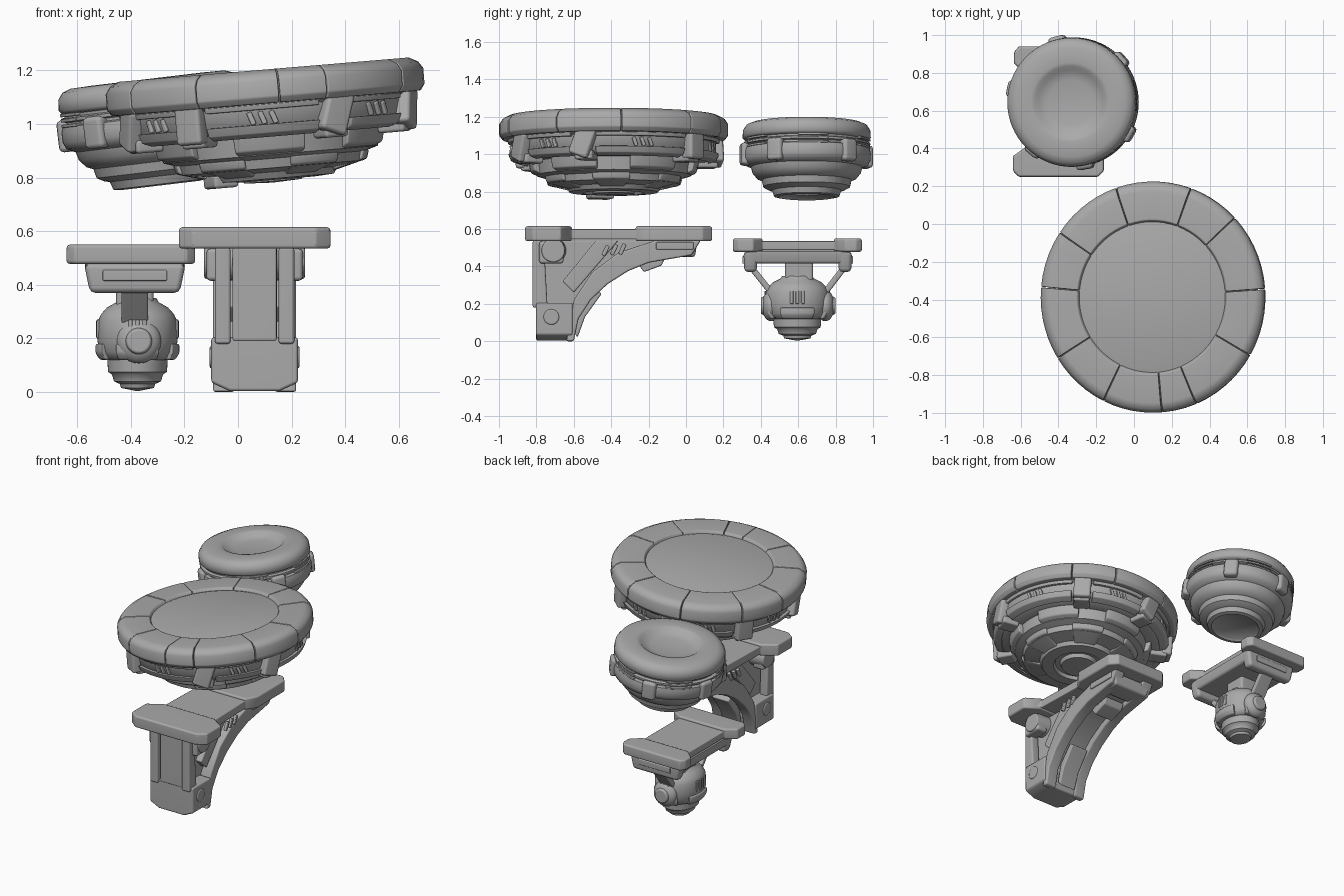
import bpy, bmesh, math
from math import radians, cos, sin, pi
from mathutils import Matrix, Vector

if "Cube" in bpy.data.objects:
    bpy.data.objects.remove(bpy.data.objects["Cube"], do_unlink=True)

grey = bpy.data.materials.new("stone grey")
grey.use_nodes = True
grey.diffuse_color = (0.4, 0.4, 0.4, 1)
grey.node_tree.nodes["Principled BSDF"].inputs["Base Color"].default_value = (0.4, 0.4, 0.4, 1)


def finish(bm, name, bevel=0.0, M=Matrix()):
    """Round the hard edges, place the mesh and shade it."""
    bmesh.ops.recalc_face_normals(bm, faces=bm.faces)
    if bevel:
        hard = [e for e in bm.edges if e.is_manifold and e.calc_face_angle(0) > 0.6]
        bmesh.ops.bevel(bm, geom=hard, offset=bevel, segments=2, profile=0.5,
                        affect='EDGES', clamp_overlap=True)
    bm.transform(M)
    me = bpy.data.meshes.new(name)
    bm.to_mesh(me)
    bm.free()
    me.materials.append(grey)
    me.shade_smooth()
    me.set_sharp_from_angle(angle=radians(48))
    ob = bpy.data.objects.new(name, me)
    bpy.context.collection.objects.link(ob)
    if bevel:
        ob.modifiers.new("flat faces", 'WEIGHTED_NORMAL').keep_sharp = True


def box(name, centre, size, bevel=0.01, M=Matrix(), taper=1.0):
    bm = bmesh.new()
    bmesh.ops.create_cube(bm, size=1)
    for v in bm.verts:
        k = taper if v.co.z < 0 else 1
        v.co = Vector((v.co.x * size[0] * k, v.co.y * size[1] * k, v.co.z * size[2]))
    finish(bm, name, bevel, M @ Matrix.Translation(centre))


def prism(name, pts, axis, lo, hi, bevel=0.01):
    """Outline in (y, z) along x, (x, z) along y, or (x, y) along z."""
    bm = bmesh.new()
    place = {'x': lambda a, b, t: (t, a, b), 'y': lambda a, b, t: (a, t, b),
             'z': lambda a, b, t: (a, b, t)}[axis]
    low = [bm.verts.new(place(a, b, lo)) for a, b in pts]
    high = [bm.verts.new(place(a, b, hi)) for a, b in pts]
    bm.faces.new(low)
    bm.faces.new(high)
    for i in range(len(pts)):
        j = (i + 1) % len(pts)
        bm.faces.new((low[i], low[j], high[j], high[i]))
    finish(bm, name, bevel)


def lathe(name, profile, M=Matrix(), steps=64):
    """Full turn of an (r, z) profile that starts and ends on the axis."""
    bm = bmesh.new()
    verts = [bm.verts.new((r, 0, z)) for r, z in profile]
    edges = [bm.edges.new(p) for p in zip(verts, verts[1:])]
    bmesh.ops.spin(bm, geom=verts + edges, cent=(0, 0, 0), axis=(0, 0, 1),
                   angle=2 * pi, steps=steps, use_duplicate=False)
    bmesh.ops.remove_doubles(bm, verts=bm.verts, dist=1e-5)
    finish(bm, name, 0, M)


def sector(name, profile, a0, a1, M, bevel=0.008):
    """Solid arc segment of a closed (r, z) outline between two angles."""
    bm = bmesh.new()
    n = max(2, int((a1 - a0) / 5))
    rings = []
    for i in range(n + 1):
        a = radians(a0 + (a1 - a0) * i / n)
        rings.append([bm.verts.new((r * cos(a), r * sin(a), z)) for r, z in profile])
    for p, q in zip(rings, rings[1:]):
        for i in range(len(profile)):
            j = (i + 1) % len(profile)
            bm.faces.new((p[i], p[j], q[j], q[i]))
    bm.faces.new(rings[0])
    bm.faces.new(rings[-1])
    finish(bm, name, bevel, M)


def around(M, deg, r, z, lean=0):
    """Frame on a disc's side, local x pointing outward."""
    return (M @ Matrix.Rotation(radians(deg), 4, 'Z') @ Matrix.Translation((r, 0, z))
            @ Matrix.Rotation(radians(lean), 4, 'X'))


def ball(name, centre, scale):
    bm = bmesh.new()
    bmesh.ops.create_uvsphere(bm, u_segments=24, v_segments=14, radius=1)
    finish(bm, name, 0, Matrix.Translation(centre) @ Matrix.Diagonal((*scale, 1)))


def rod(name, p, q, r, r2, bevel=0.008):
    p, q = Vector(p), Vector(q)
    bm = bmesh.new()
    bmesh.ops.create_cone(bm, cap_ends=True, segments=24, radius1=r, radius2=r2,
                          depth=(q - p).length)
    M = Matrix.Translation((p + q) / 2) @ (q - p).to_track_quat('Z', 'Y').to_matrix().to_4x4()
    finish(bm, name, bevel, M)


# Large tilted platform: stepped underside
big = (Matrix.Translation((0.095, -0.387, 1.205)) @ Matrix.Rotation(radians(-4.8), 4, 'Y')
       @ Matrix.Diagonal((.98, 1.008, 1, 1)))
lathe("large_platform_body", [
    (0, -.012), (.37, -.012), (.41, -.025), (.56, -.04), (.56, -.13), (.545, -.14), (.535, -.22),
    (.5, -.245), (.42, -.25), (.41, -.32), (.36, -.335), (.35, -.37), (.25, -.385),
    (.235, -.41), (.16, -.415), (.15, -.395), (.12, -.395), (.11, -.42), (0, -.425)], big)

# Segmented rim
seams = [-148, -116, -85, -67, -30, 4, 43, 70, 109, 146, 175, 212]
rim = [(.39, -.03), (.405, -.004), (.555, -.002), (.59, -.02), (.607, -.045), (.607, -.105),
       (.59, -.128), (.5, -.13)]
for a, b in zip(seams, seams[1:]):
    sector("large_rim_segment", rim, a + .2, b - .2, big, .005)

# Lugs, vents and side panels below the rim
lugs = [-17, 50, 100, 150, 200, 238, 298]
for i, a in enumerate(lugs):
    box("large_lug", (0, 0, 0), (.07, .11, .16), .015, around(big, a, .55, -.18, -20 if i % 2 == 0 else 0))
    box("large_lug_foot", (0, 0, 0), (.11, .10, .05), .012, around(big, a, .5, -.25))
    nxt = lugs[(i + 1) % len(lugs)] + (360 if i == len(lugs) - 1 else 0)
    sector("large_side_panel", [(.5, -.13), (.565, -.13), (.56, -.15), (.5, -.15)],
           a + 7, nxt - 7, big, .004)
    sector("large_lower_band", [(.5, -.21), (.56, -.205), (.545, -.24), (.5, -.255)],
           a + 7, nxt - 7, big, .005)
    mid = (a + nxt) / 2
    for k in (-1, 0, 1):
        box("large_vent", (0, 0, 0), (.016, .02, .05), .004, around(big, mid + 4.5 * k, .543, -.18, 20))

# Stepped armour plates on the underside tiers
for i in range(6):
    a = 60 * i + 12
    sector("under_plate_outer", [(.39, -.24), (.455, -.24), (.44, -.305), (.39, -.325)], a, a + 36, big)
    sector("under_plate_inner", [(.23, -.33), (.375, -.33), (.365, -.365), (.23, -.40)],
           a + 30, a + 62, big)
box("under_block", (0, 0, 0), (.1, .13, .05), .012, around(big, 200, .21, -.405))

# Small tilted platform: dished cushion over stacked rings
small = Matrix.Translation((-.338, .645, 1.168)) @ Matrix.Rotation(radians(-6.8), 4, 'Y')
lathe("small_platform", [
    (0, -.04), (.12, -.036), (.17, -.024), (.19, -.004), (.21, 0), (.29, -.002), (.322, -.014),
    (.34, -.04), (.343, -.08), (.332, -.092), (.32, -.095), (.32, -.105), (.338, -.11),
    (.338, -.122), (.32, -.127), (.32, -.137), (.338, -.142), (.343, -.165), (.342, -.20),
    (.33, -.225), (.298, -.24), (.29, -.27), (.265, -.30), (.24, -.31), (.232, -.345), (.205, -.36),
    (.185, -.365), (.175, -.395), (.15, -.40), (.14, -.39), (0, -.395)], small)
for a in (-80, -30, 42, 105, 168, 230):
    box("small_lug", (0, 0, 0), (.06, .09, .12), .018, around(small, a, .33, -.175))
for a in (-55, 6, 72, 136, 200):
    for z in (-.092, -.112, -.132):
        sector("small_vent", [(.30, z), (.342, z), (.342, z - .012), (.30, z - .012)],
               a - 14, a + 14, small, .003)


def mount_plate(name, cx, half, z0, z1):
    """Waisted top plate with raised end caps; half lists (y, half width) front to back."""
    def outline(h):
        return [(cx + w, y) for y, w in h] + [(cx - w, y) for y, w in reversed(h)]
    prism(name + "_plate", outline(half), 'z', z0 + .01, z1 - .015, .006)
    prism(name + "_front_cap", outline(half[:4]), 'z', z0, z1, .012)
    prism(name + "_back_cap", outline(half[4:]), 'z', z0, z1, .012)


# Large wall bracket
mount_plate("large_bracket", .062, [(-.86, .23), (-.82, .283), (-.67, .283), (-.61, .19),
                                    (-.27, .18), (-.2, .225), (.09, .225), (.14, .18)], .535, .615)
outer = [(-.60, 0), (-.575, .12), (-.51, .22), (-.42, .305), (-.31, .375), (-.2, .42),
         (.03, .46), (.08, .54)]
prism("bracket_web", [(-.79, .54), (-.79, .02)] + [(y - .03, z + .025) for y, z in outer[:-1]]
      + [(.04, .54)], 'x', -.02, .145, .008)
for s in (-1, 1):
    def span(a, b):
        return sorted((.062 + s * a, .062 + s * b))
    prism("bracket_arm_rail", [(-.16, .54), (-.36, .475), (-.50, .37), (-.60, .22), (-.64, 0)]
          + outer, 'x', *span(.075, .155))
    prism("bracket_column_rail", [(-.82, .54), (-.82, .18), (-.74, .18), (-.76, .54)],
          'x', *span(.09, .148))
    prism("bracket_brace", [(-.66, .32), (-.60, .26), (-.36, .54), (-.48, .54)], 'x', *span(.07, .125), .008)
    box("bracket_shoulder", (.062 + s * .14, -.72, .475), (.08, .13, .12), .015)
    rod("bracket_pivot", (.062 + s * .07, -.71, .485), (.062 + s * .188, -.71, .485), .07, .062)
    rod("bracket_lower_pivot", (.062 + s * .1, -.72, .13), (.062 + s * .168, -.72, .13), .045, .042)
    box("bracket_side_slot", (.062 + s * .155, -.06, .51), (.02, .2, .04), .006)
    for k in range(3):
        box("bracket_vent", (0, 0, 0), (.02, .022, .06), .005,
            Matrix.Translation((.062 + s * .153, -.43 + .045 * k, .485 + .004 * k))
            @ Matrix.Rotation(radians(-25), 4, 'X'))

# Chamfered foot, front panel and the pads under the arm
prism("bracket_foot", [(-.1, .205), (-.1, .035), (-.03, .003), (.154, .003), (.224, .035), (.224, .205)],
      'y', -.802, -.605, .012)
box("bracket_front_panel", (.062, -.79, .365), (.165, .03, .35), .008)
prism("arm_armour_plate", [(-.60, .05), (-.58, .02), (-.54, .13), (-.45, .255), (-.48, .275),
                           (-.57, .17)], 'x', .0, .125, .008)
prism("arm_fin", [(-.26, .42), (-.225, .37), (-.13, .405), (-.11, .45)], 'x', -.01, .135, .008)
box("arm_end_pad", (.062, -.02, .49), (.3, .16, .08), .015, Matrix(), .85)

# Small hanging mount: plate and tapered tray
mount_plate("small_mount", -.40, [(.25, .21), (.28, .24), (.36, .24), (.41, .17),
                                  (.79, .17), (.85, .235), (.91, .235), (.94, .21)], .478, .55)
box("small_mount_tray", (-.385, .595, .45), (.38, .54, .07), .015, Matrix(), .92)
for y, s in ((.345, -1), (.85, 1)):
    box("small_mount_flange", (-.385, y, .425), (.38, .075, .11), .02, Matrix(), .88)
    box("flange_inset", (-.385, y + s * .036, .435), (.24, .015, .04), .005)
    h = .6 + s * .135
    prism("small_mount_strut", [(y - .02, .40), (y + .02, .40), (h + .02, .25), (h - .02, .25)],
          'x', -.435, -.335, .008)
    ball("small_mount_side_ball", (-.37, .6 + s * .145, .19), (.083, .05, .083))
    rod("ball_cap", (-.37, .6 + s * .14, .19), (-.37, .6 + s * .2, .19), .062, .045)
box("small_mount_neck", (-.385, .605, .37), (.14, .15, .2), .015)

# Lantern-shaped hub below the neck, narrower across than front to back
hub = Matrix.Translation((-.375, .595, 0)) @ Matrix.Diagonal((.88, 1, 1, 1))
lathe("small_mount_hub", [
    (0, .35), (.08, .35), (.09, .335), (.13, .315), (.155, .29), (.168, .265), (.17, .19),
    (.16, .15), (.145, .125), (.128, .12), (.125, .075), (.108, .065), (.1, .04), (.075, .03),
    (.07, .015), (0, .003)], hub, 48)
for i in range(4):
    a = 90 * i
    sector("hub_band", [(.12, .12), (.16, .12), (.178, .145), (.178, .18), (.12, .18)],
           a - 32, a + 32, hub, .008)
    for k in (-1, 0, 1):
        box("hub_vent", (0, 0, 0), (.02, .018, .07), .005, around(hub, a + 10 * k, .165, .235))
